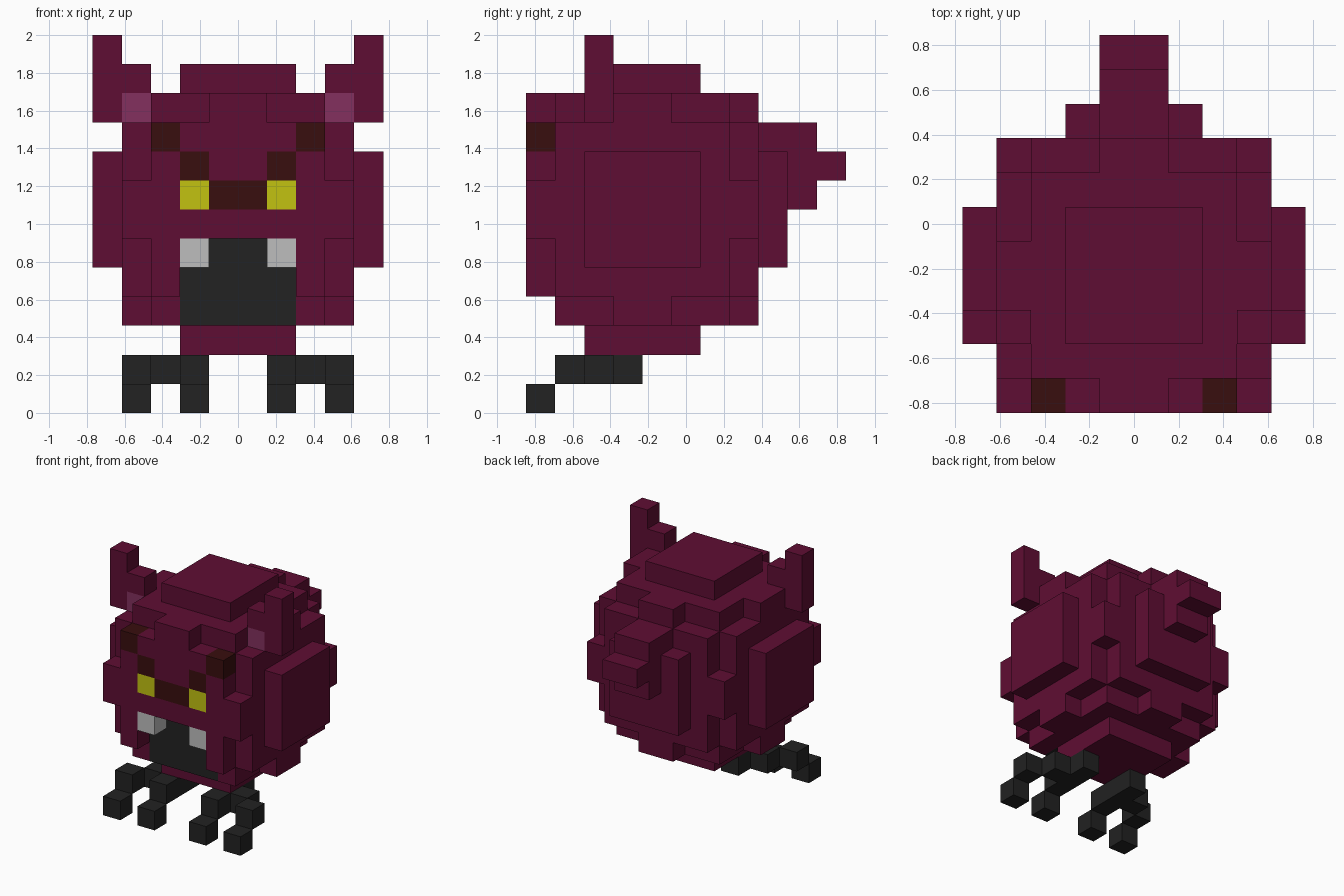
import bpy, bmesh
from itertools import product

cube = bpy.data.objects.get("Cube")
if cube:
    bpy.data.objects.remove(cube, do_unlink=True)

U = 2 / 13                      # edge of one block
parts = {}                      # part name -> (colour name, set of block cells)


def material(name, rgb):
    lin = [((c / 255 + 0.055) / 1.055) ** 2.4 for c in rgb] + [1.0]
    m = bpy.data.materials.new(name)
    m.use_nodes = True
    m.diffuse_color = lin
    bsdf = m.node_tree.nodes["Principled BSDF"]
    bsdf.inputs["Base Color"].default_value = lin
    bsdf.inputs["Roughness"].default_value = 0.9
    return m


COLOURS = {
    "burgundy": material("burgundy", (95, 13, 51)),
    "dusty pink": material("dusty pink", (131, 48, 94)),
    "dark brown": material("dark brown", (56, 14, 14)),
    "yellow": material("yellow", (194, 194, 17)),
    "light grey": material("light grey", (190, 190, 190)),
    "charcoal": material("charcoal", (34, 34, 34)),
}


def box(x0, x1, y0, y1, z0, z1):
    """Block cells filling a box; y counts from the front, z from the floor."""
    return set(product(range(x0, x1), range(y0, y1), range(z0, z1)))


def mirror(cells):
    return {(-1 - x, y, z) for x, y, z in cells}


def part(name, colour, *boxes):
    """Add a part; it replaces the blocks of earlier parts it overlaps."""
    cells = set().union(*(box(*b) for b in boxes))
    for _, other in parts.values():
        other -= cells
    parts[name] = (colour, cells)


def pair(name, colour, *boxes):
    """Add a left part and its mirrored right twin."""
    part("left_" + name, colour, *boxes)
    cells = mirror(parts["left_" + name][1])
    for _, other in parts.values():
        other -= cells
    parts["right_" + name] = (colour, cells)


# Body: a cube whose edges keep only a two-block bar in the middle
def in_body(c):
    ends = sum(v in e for v, e in zip(c, ((-4, 3), (0, 7), (3, 10))))
    mids = sum(v in m for v, m in zip(c, ((-1, 0), (3, 4), (6, 7))))
    return ends < 2 or (ends == 2 and mids == 1)


body = {c for c in box(-4, 4, 0, 8, 3, 11) if in_body(c)}
body -= box(-2, 2, 0, 1, 3, 5) | box(-1, 1, 0, 1, 5, 6)    # open mouth
parts["body"] = ("burgundy", body)

# Raised square plates that round the body out
part("crown_plate", "burgundy", (-2, 2, 2, 6, 11, 12))
part("belly_plate", "burgundy", (-2, 2, 2, 6, 2, 3))
part("back_plate", "burgundy", (-2, 2, 8, 9, 5, 9))
pair("side_plate", "burgundy", (4, 5, 2, 6, 5, 9))

# Tail
part("tail", "burgundy", (-1, 1, 8, 10, 7, 10), (-1, 1, 10, 11, 8, 9))

# Ears
pair("ear", "burgundy", (4, 5, 2, 3, 10, 13), (3, 4, 2, 3, 11, 12))
pair("inner_ear", "dusty pink", (3, 4, 2, 3, 10, 11))

# Face
pair("brow", "dark brown", (2, 3, 0, 1, 9, 10), (1, 2, 0, 1, 8, 9))
part("nose_bridge", "dark brown", (-1, 1, 0, 1, 7, 8))
pair("eye", "yellow", (1, 2, 0, 1, 7, 8))
part("mouth", "charcoal", (-2, 2, 1, 2, 3, 5), (-1, 1, 1, 2, 5, 6))
pair("tooth", "light grey", (1, 2, 0, 1, 5, 6))

# Feet with two toes each
pair("foot", "charcoal",
     (1, 2, 1, 4, 1, 2), (2, 3, 2, 3, 1, 2), (3, 4, 1, 2, 1, 2),
     (1, 2, 0, 1, 0, 1), (3, 4, 0, 1, 0, 1))

# Skin every part, leaving out faces hidden between blocks
solid = set().union(*(cells for _, cells in parts.values()))


def build(name, colour, cells):
    bm = bmesh.new()
    verts = {}

    def vert(p):
        if p not in verts:
            verts[p] = bm.verts.new((p[0] * U, (p[1] - 5.5) * U, p[2] * U))
        return verts[p]

    for cell in sorted(cells):
        for axis, side in product(range(3), (0, 1)):
            nb = list(cell)
            nb[axis] += 1 if side else -1
            if tuple(nb) in solid:
                continue
            ring = []
            for i, j in ((0, 0), (1, 0), (1, 1), (0, 1)):
                p = list(cell)
                p[axis] += side
                p[(axis + 1) % 3] += i
                p[(axis + 2) % 3] += j
                ring.append(vert(tuple(p)))
            bm.faces.new(ring if side else ring[::-1])
    mesh = bpy.data.meshes.new(name)
    bm.to_mesh(mesh)
    bm.free()
    mesh.materials.append(COLOURS[colour])
    obj = bpy.data.objects.new(name, mesh)
    bpy.context.collection.objects.link(obj)


for part_name, (colour_name, part_cells) in parts.items():
    build(part_name, colour_name, part_cells)
